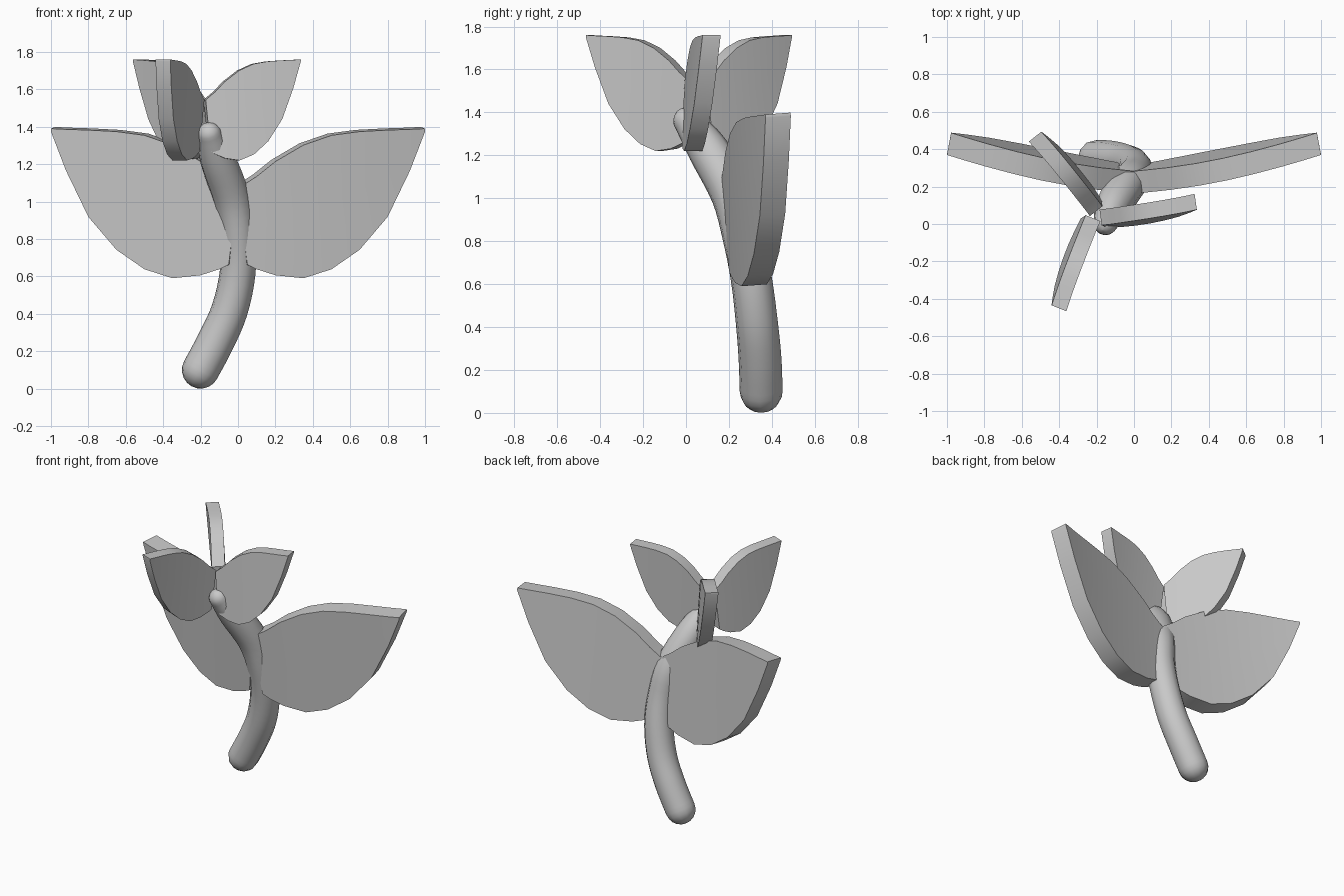
import bpy
import bmesh
from math import sin, cos, radians, pi
from mathutils import Vector, Matrix

if "Cube" in bpy.data.objects:
    bpy.data.objects.remove(bpy.data.objects["Cube"], do_unlink=True)

grey = bpy.data.materials.new("plain_grey")
grey.use_nodes = True
COLOUR = (0.58, 0.58, 0.58, 1)
grey.diffuse_color = COLOUR
grey.node_tree.nodes["Principled BSDF"].inputs["Base Color"].default_value = COLOUR

# Leaf outline: station along the leaf, upper edge, lower edge
OUTLINE = [(0, .6, .09), (.1, .68, .06), (.2, .78, .02), (.35, .89, 0), (.5, .955, .06),
           (.65, .98, .19), (.8, .99, .41), (.92, .995, .72), (1, 1, .98)]


def finish(obj, angle):
    bpy.ops.object.select_all(action='DESELECT')
    obj.select_set(True)
    bpy.context.view_layer.objects.active = obj
    bpy.ops.object.shade_smooth_by_angle(angle=radians(angle))


def make_leaf(name, surface, thickness, matrix):
    """Bowed strip of quads thickened into a slab; surface maps (u, v) to a point."""
    bm = bmesh.new()
    rows = []
    for u, top, low in OUTLINE:
        low_u = max(u, 0.05)
        heights = [(u, top), ((u + low_u) / 2, (top + low) / 2), (low_u, low)]
        rows.append([bm.verts.new(surface(*p)) for p in heights])
    for a, b in zip(rows, rows[1:]):
        for i in range(2):
            bm.faces.new((a[i], a[i + 1], b[i + 1], b[i]))
    copy = bmesh.ops.extrude_face_region(bm, geom=bm.faces[:])
    moved = [g for g in copy["geom"] if isinstance(g, bmesh.types.BMVert)]
    bmesh.ops.translate(bm, verts=moved, vec=thickness)
    bm.transform(matrix)
    bmesh.ops.recalc_face_normals(bm, faces=bm.faces[:])
    mesh = bpy.data.meshes.new(name)
    bm.to_mesh(mesh)
    bm.free()
    mesh.materials.append(grey)
    obj = bpy.data.objects.new(name, mesh)
    bpy.context.collection.objects.link(obj)
    finish(obj, 30)


# Large mirrored pair of leaves
def big_surface(u, v):
    z = 0.59 + 0.8 * v
    return Vector((u, 0.2425 + 0.231 * u - 0.075 * z + 0.09 * u * (u - 1), z))


for side, label in ((1, "left"), (-1, "right")):
    make_leaf(label + "_leaf", big_surface, Vector((-0.022, 0.118, 0.009)),
              Matrix.Diagonal((side, 1, 1, 1)))


# Three small petals spaced round the stem tip
def petal_surface(u, v):
    return Vector((0.02 + 0.515 * u, -0.043 - 0.03 * (1 - v) - 0.04 * u * (1 - u),
                   1.22 + 0.54 * v))


for i in range(3):
    turn = Matrix.Translation((-0.2, 0.045, 0)) @ Matrix.Rotation(radians(8 + 120 * i), 4, 'Z')
    make_leaf("petal_%d" % (i + 1), petal_surface, Vector((0, 0.085, 0)), turn)

# Stem: curved tube with rounded ends (x, y, z, radius)
PATH = [Vector(p) for p in (
    (-.2, .35, .1, .1), (-.12, .345, .25, .1), (-.045, .33, .42, .098),
    (-.002, .305, .62, .096), (0, .265, .82, .095), (-.035, .215, 1.02, .1),
    (-.11, .1, 1.23, .095), (-.152, .005, 1.36, .065))]
tube = []
last = len(PATH) - 1
for i in range(last):
    a, b, c, d = (PATH[min(max(i + k, 0), last)] for k in (-1, 0, 1, 2))
    for s in range(4):
        t = s / 4
        tube.append(b + (c - a) * t / 2 + (2 * a - 5 * b + 4 * c - d) * t * t / 2
                    + (3 * b - a - 3 * c + d) * t ** 3 / 2)
tube.append(PATH[last])


def round_cap(end, before):
    """Rings of a half sphere leading away from the end of the tube."""
    way = (end.xyz - before.xyz).normalized()
    rings = []
    for k in range(1, 6):
        a = k * pi / 2 / 5.05
        spot = end.xyz + way * end.w * sin(a)
        rings.append(Vector((*spot, end.w * cos(a))))
    return rings


tube = round_cap(tube[0], tube[1])[::-1] + tube + round_cap(tube[-1], tube[-2])

curve = bpy.data.curves.new("stem", 'CURVE')
curve.dimensions = '3D'
curve.bevel_depth = 1
curve.bevel_resolution = 4
curve.use_fill_caps = True
spline = curve.splines.new('POLY')
spline.points.add(len(tube) - 1)
for point, p in zip(spline.points, tube):
    point.co = (*p.xyz, 1)
    point.radius = p.w
curve.materials.append(grey)
stem = bpy.data.objects.new("stem", curve)
bpy.context.collection.objects.link(stem)
bpy.ops.object.select_all(action='DESELECT')
stem.select_set(True)
bpy.context.view_layer.objects.active = stem
bpy.ops.object.convert(target='MESH')
finish(bpy.context.view_layer.objects.active, 60)
